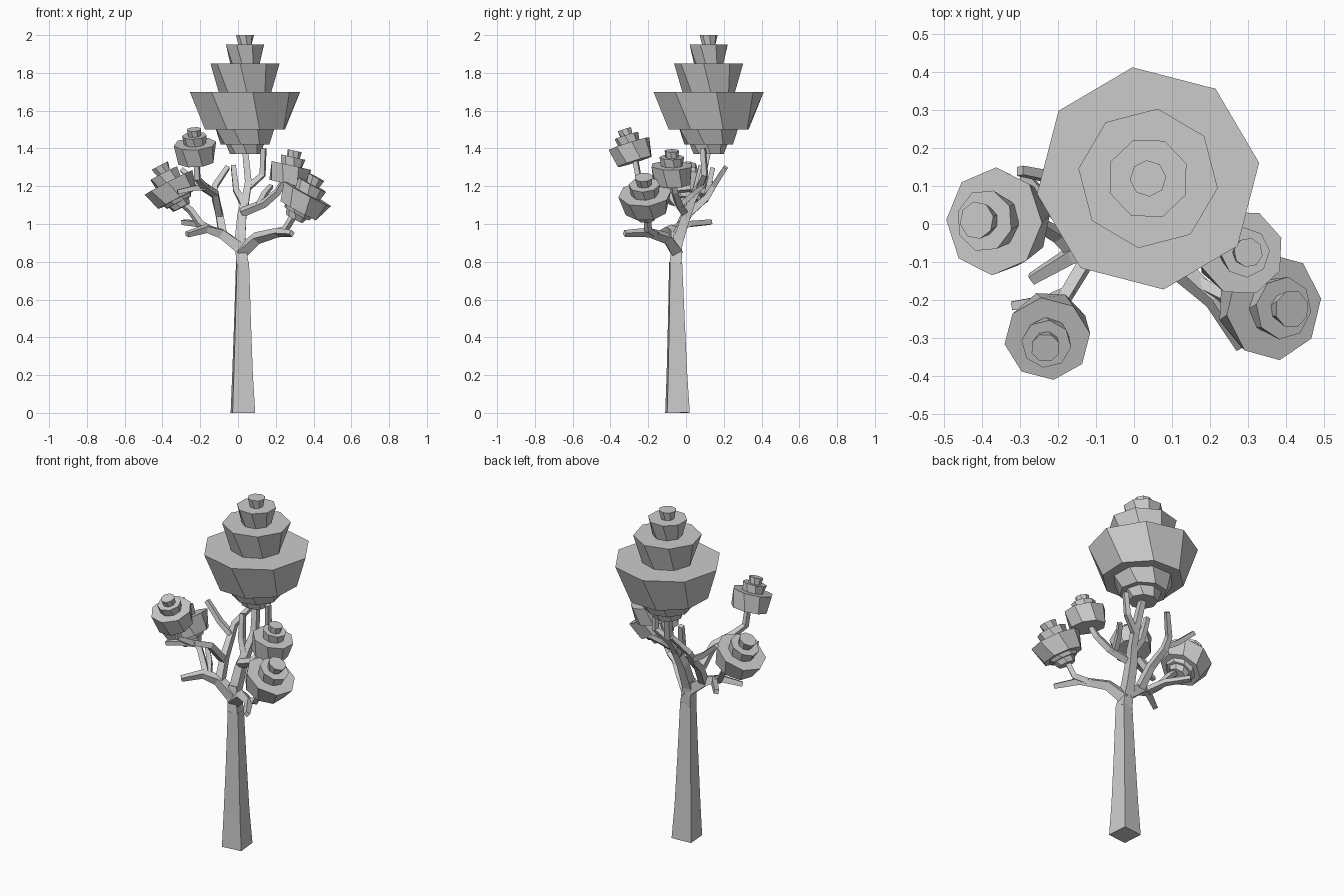
import bpy, bmesh, math
from mathutils import Vector, Matrix

cube = bpy.data.objects.get("Cube")
if cube:
    bpy.data.objects.remove(cube, do_unlink=True)

grey = bpy.data.materials.new("plain_grey")
grey.use_nodes = True
grey.diffuse_color = (0.6, 0.6, 0.6, 1)
grey.node_tree.nodes["Principled BSDF"].inputs["Base Color"].default_value = (0.6, 0.6, 0.6, 1)


def finish(name, bm):
    bmesh.ops.recalc_face_normals(bm, faces=bm.faces)
    mesh = bpy.data.meshes.new(name)
    bm.to_mesh(mesh)
    bm.free()
    mesh.materials.append(grey)
    bpy.context.collection.objects.link(bpy.data.objects.new(name, mesh))


def loft(bm, rings):
    """Skin a list of vertex rings and cap both ends."""
    n = len(rings[0])
    for a, b in zip(rings, rings[1:]):
        for i in range(n):
            j = (i + 1) % n
            bm.faces.new((a[i], a[j], b[j], b[i]))
    bm.faces.new(rings[0])
    bm.faces.new(rings[-1])


def limb(name, points, r0, r1, roll=45):
    """Tapered four-sided tube along a bent path."""
    pts = [Vector(p) for p in points]
    bm = bmesh.new()
    rings = []
    side = Vector((1, 0, 0))
    for k, p in enumerate(pts):
        d = (pts[min(k + 1, len(pts) - 1)] - pts[max(k - 1, 0)]).normalized()
        side = (side - d * side.dot(d)).normalized()
        other = d.cross(side)
        r = r0 + (r1 - r0) * k / (len(pts) - 1)
        ring = []
        for i in range(4):
            a = math.radians(roll + 90 * i)
            ring.append(bm.verts.new(p + r * (side * math.cos(a) + other * math.sin(a))))
        rings.append(ring)
    loft(bm, rings)
    finish(name, bm)


def foliage(name, centre, axis, tiers, turn):
    """Stack of flared octagonal tiers: (bottom z, bottom r, top z, top r)."""
    bm = bmesh.new()
    frame = Matrix.Translation(centre) @ Vector((0, 0, 1)).rotation_difference(Vector(axis)).to_matrix().to_4x4()
    for t, (z0, r0, z1, r1) in enumerate(tiers):
        rings = []
        for z, r, twist in ((z0, r0, 12), (z1, r1, 0)):
            ring = []
            for i in range(8):
                a = math.radians(turn + twist + t * 29 + 45 * i)
                ring.append(bm.verts.new(frame @ Vector((r * math.cos(a), r * math.sin(a), z))))
            rings.append(ring)
        loft(bm, rings)
    finish(name, bm)


# Trunk
limb("trunk", [(.026, -.045, 0), (.024, -.048, .2), (.024, -.051, .48), (.024, -.055, .8)], .085, .045, 50)
limb("trunk_fork", [(.024, -.055, .79), (.014, -.05, .87), (.01, -.04, .94)], .045, .036)

# Left-hand boughs
limb("low_bough_a", [(.015, -.05, .87), (-.09, -.055, .95), (-.17, -.085, .975), (-.27, -.145, .945)], .041, .018)
limb("rear_twig_a", [(-.15, -.06, .97), (-.2, .02, 1.0), (-.29, .13, 1.01)], .023, .018)
limb("side_crown_stem", [(-.16, -.07, .97), (-.2, -.03, 1.0), (-.25, 0, 1.07), (-.32, .01, 1.13)], .024, .018)
limb("upright_bough", [(-.08, -.055, .94), (-.1, .02, 1.06), (-.122, .11, 1.14), (-.122, .145, 1.2),
                       (-.055, .21, 1.3)], .03, .017)
limb("rear_twig_b", [(-.12, .11, 1.15), (-.2, .12, 1.2), (-.3, .14, 1.29)], .022, .017)
limb("front_crown_stem", [(-.1, 0, 1.05), (-.12, -.09, 1.16), (-.18, -.19, 1.2), (-.215, -.25, 1.24),
                          (-.22, -.27, 1.35)], .025, .018)
limb("front_twig", [(-.16, -.17, 1.19), (-.23, -.2, 1.19), (-.32, -.215, 1.17)], .02, .016)

# Right-hand boughs
limb("low_bough_b", [(.015, -.05, .85), (.1, -.1, .925), (.21, -.2, .955), (.285, -.325, .95)], .041, .018)
limb("low_crown_stem", [(.17, -.16, .945), (.25, -.2, .97), (.28, -.205, 1.02), (.31, -.21, 1.07)], .023, .018)

# Central boughs
limb("centre_bough", [(.01, -.045, .9), (.02, 0, 1.04), (.038, .03, 1.12)], .039, .029)
limb("main_crown_stem", [(.035, .02, 1.1), (.055, .08, 1.22), (.037, .12, 1.4)], .028, .022)
limb("tall_twig", [(.05, .07, 1.19), (.13, .1, 1.26), (.135, .09, 1.4)], .022, .018)
limb("back_twig", [(.035, .02, 1.1), (-.01, .05, 1.18), (-.025, .08, 1.31)], .026, .018)
limb("mid_crown_stem", [(.02, -.01, 1.06), (.14, -.04, 1.11), (.21, -.06, 1.17), (.25, -.075, 1.24)], .027, .018)
limb("short_twig", [(.11, -.03, 1.1), (.14, .04, 1.16), (.175, .09, 1.2)], .02, .016)

# Foliage crowns
foliage("main_crown", (.037, .12, 0), (0, 0, 1), [
    (1.37, .08, 1.42, .1), (1.42, .13, 1.5, .165), (1.5, .225, 1.7, .295),
    (1.7, .14, 1.85, .185), (1.85, .08, 1.95, .108), (1.95, .037, 2.0, .048)], 40)

cap = [(-.1, .1, 0, .114), (-.01, .057, .045, .066), (.04, .034, .08, .039)]
foliage("front_crown", (-.228, -.302, 1.425), (-.06, -.3, .95), cap, 8)
foliage("mid_crown", (.283, -.075, 1.31), (.22, 0, .97), cap, 20)

wide = [(-.15, .05, -.12, .062), (-.12, .075, -.09, .09), (-.1, .115, 0, .142),
        (-.01, .072, .055, .083), (.05, .038, .1, .05)]
foliage("side_crown", (-.368, .007, 1.22), (-.45, .03, .87), wide, 30)
foliage("low_crown", (.368, -.218, 1.16), (.47, -.06, .87), wide, 40)
